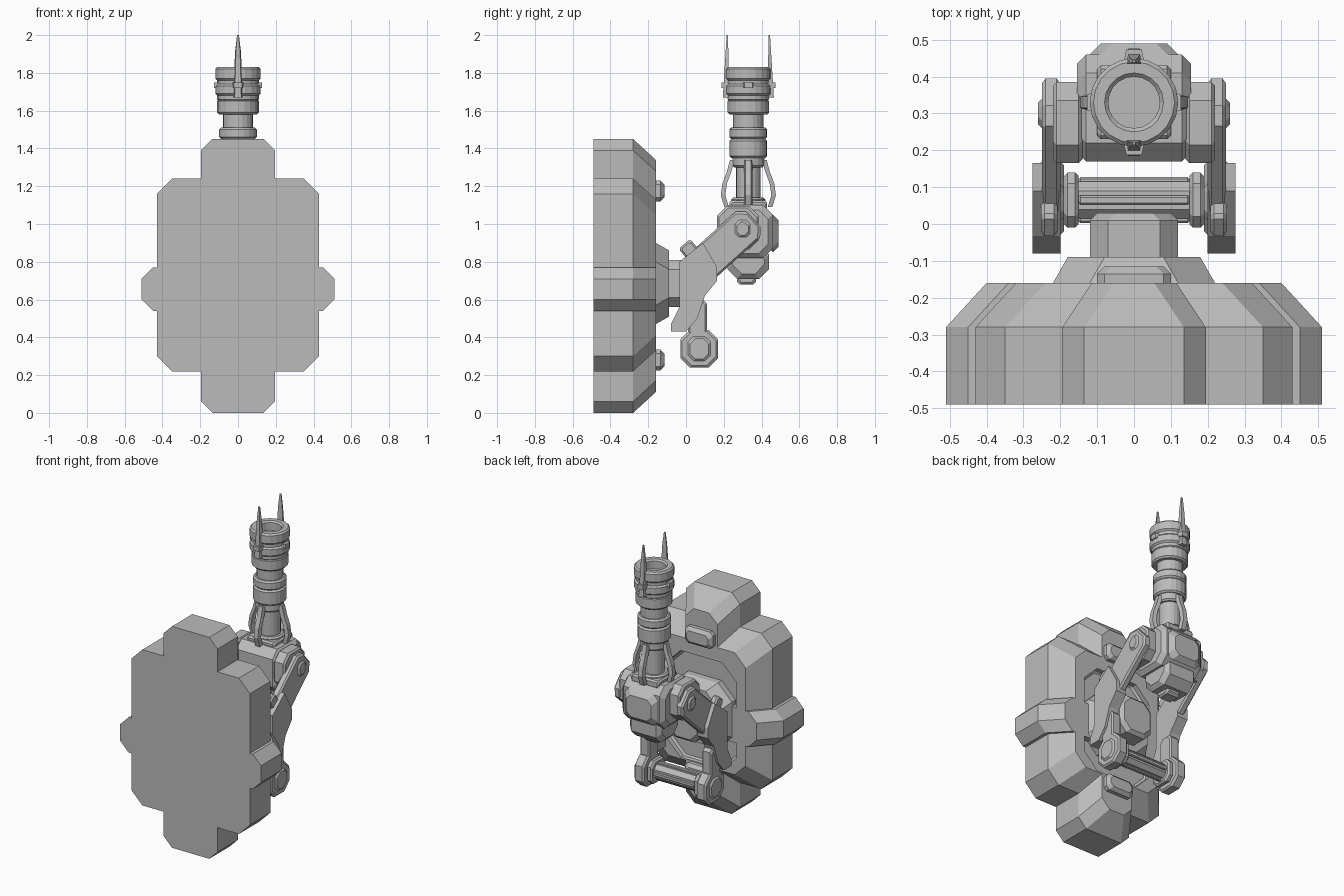
import bpy, bmesh, math
from mathutils import Vector, Matrix

if "Cube" in bpy.data.objects:
    bpy.data.objects.remove(bpy.data.objects["Cube"], do_unlink=True)

GREY = (0.5, 0.5, 0.5, 1)
grey = bpy.data.materials.new("plain grey")
grey.use_nodes = True
grey.diffuse_color = GREY
grey.node_tree.nodes["Principled BSDF"].inputs["Base Color"].default_value = GREY

BARREL_Y = 0.33
BARREL_AXIS = Vector((0, BARREL_Y, 0))
PLACE = {
    "x": lambda u, v, w: Vector((w, u, v)),
    "y": lambda u, v, w: Vector((u, w, v)),
}


def loft(name, rings):
    """Skin a row of equal-length point rings and cap both ends."""
    bm = bmesh.new()
    loops = [[bm.verts.new(point) for point in ring] for ring in rings]
    for lower, upper in zip(loops, loops[1:]):
        for i in range(len(lower)):
            bm.faces.new((lower[i - 1], lower[i], upper[i], upper[i - 1]))
    bm.faces.new(loops[0])
    bm.faces.new(loops[-1])
    bmesh.ops.recalc_face_normals(bm, faces=bm.faces)
    mesh = bpy.data.meshes.new(name)
    bm.to_mesh(mesh)
    bm.free()
    mesh.materials.append(grey)
    part = bpy.data.objects.new(name, mesh)
    bpy.context.collection.objects.link(part)
    return part


def octagon(u, v, cut):
    """Rectangle of half sizes u and v with its corners cut off."""
    points = []
    for su, sv in ((1, 1), (-1, 1), (-1, -1), (1, -1)):
        corner = [(su * u, sv * (v - cut)), (su * (u - cut), sv * v)]
        points += corner if su == sv else reversed(corner)
    return points


def stack(name, axis, centre, half, cut, layers, tilt=0):
    """Octagonal sections along an axis; each layer is (offset, inset u, inset v)."""
    turn = Matrix.Rotation(math.radians(tilt), 3, "X")
    u, v = half
    return loft(name, [[turn @ PLACE[axis](a, b, offset) + Vector(centre)
                        for a, b in octagon(u - du, v - dv, cut)]
                       for offset, du, dv in layers])


def block(name, axis, centre, size, cut, bevel=0.01, tilt=0):
    """Box with cut corners around the axis and bevelled ends."""
    x, y, z = (s / 2 for s in size)
    half, depth = ((y, z), x) if axis == "x" else ((x, z), y)
    inner = depth - bevel
    layers = [(-depth, bevel, bevel), (-inner, 0, 0), (inner, 0, 0), (depth, bevel, bevel)]
    return stack(name, axis, centre, half, cut, layers, tilt)


def pair(name, centre, size, cut, bevel=0.01, tilt=0):
    """Left and right copies of a sideways block."""
    x, y, z = centre
    block("left_" + name, "x", (x, y, z), size, cut, bevel, tilt)
    block("right_" + name, "x", (-x, y, z), size, cut, bevel, tilt)


def collar(name, bottom, height, radius, bore=0, sides=20, edge=0.01):
    """Bevelled round band on the barrel axis, with an optional bore."""
    top = bottom + height
    profile = [(radius - edge, bottom), (radius, bottom + edge),
               (radius, top - edge), (radius - edge, top)]
    if bore:
        profile += [(bore + edge, top), (bore, top - edge), (bore, bottom + edge)]
    angles = [math.tau * i / sides for i in range(sides)]
    loft(name, [[BARREL_AXIS + Vector((r * math.cos(a), r * math.sin(a), z))
                 for a in angles] for r, z in profile])


def blade(name, quarter, sections):
    """Strip around the barrel; each section is (z, inner, outer, half width)."""
    turn = Matrix.Rotation(quarter * math.pi / 2, 3, "Z")
    loft(name, [[turn @ Vector(p) + BARREL_AXIS for p in
                 ((inner, -w, z), (outer, -w * 0.7, z), (outer, w * 0.7, z), (inner, w, z))]
                for z, inner, outer, w in sections])


# Backing housing: crossing volumes with tapered rear edges
FRONT, STEP, REAR, TAPER = -0.49, -0.28, -0.16, 0.11


def housing(name, z, half, cut, du, dv):
    layers = [(FRONT, 0, 0), (STEP, 0, 0), (REAR, du, dv)]
    return stack(name, "y", (0, 0, z), half, cut, layers)


body = housing("housing_body", 0.73, (0.43, 0.51), 0.08, TAPER, TAPER)
tower = housing("housing_tower", 0.725, (0.195, 0.725), 0.06, 0.08, TAPER)
housing("side_lugs", 0.655, (0.51, 0.115), 0.06, TAPER, 0)

# Shallow recess around the mount
cutter = block("recess_cutter", "y", (0, REAR, 0.69), (0.5, 0.08, 0.7), 0.1)
for part in (body, tower):
    cut = part.modifiers.new("recess", "BOOLEAN")
    cut.object, cut.operation, cut.solver = cutter, "DIFFERENCE", "EXACT"
    bpy.context.view_layer.objects.active = part
    bpy.ops.object.modifier_apply(modifier=cut.name)
bpy.data.objects.remove(cutter, do_unlink=True)

# Raised blocks on the housing
for name, z in (("upper_block", 1.175), ("lower_block", 0.28)):
    block(name, "y", (0, REAR, z), (0.2, 0.09, 0.11), 0.02, bevel=0.02)

# Mount dome and shaft
stack("mount_dome", "y", (0, REAR, 0.685), (0.22, 0.215), 0.1,
      [(-0.05, 0, 0), (0, 0, 0), (0.07, 0.04, 0.04)])
block("mount_shaft", "y", (0, -0.04, 0.685), (0.24, 0.14, 0.25), 0.05, bevel=0.02)

# Lower crossbar with ribs, flanges and end mounts
BAR_Y, BAR_Z = 0.065, 0.34
block("crossbar", "x", (0, BAR_Y, BAR_Z), (0.4, 0.1, 0.1), 0.025)
for i in range(4):
    angle = i * math.pi / 2
    spot = (0, BAR_Y + 0.05 * math.cos(angle), BAR_Z + 0.05 * math.sin(angle))
    block("crossbar_rib_%d" % i, "x", spot, (0.3, 0.025, 0.025), 0.005, bevel=0.005)
pair("bar_flange", (0.17, BAR_Y, BAR_Z), (0.04, 0.15, 0.15), 0.03)
pair("bar_mount", (0.225, 0.07, BAR_Z), (0.07, 0.2, 0.2), 0.05)
pair("bar_mount_neck", (0.225, 0.06, 0.5), (0.07, 0.1, 0.2), 0.02)
pair("bar_cap", (0.26, 0.07, BAR_Z), (0.02, 0.12, 0.13), 0.03)

# Lower arm plates
ARM_SIDE = [(-0.08, 0.43), (0, 0.43), (0.06, 0.5), (0.1, 0.62), (0.165, 0.7),
            (0.165, 0.77), (0.09, 0.9), (-0.035, 0.8), (-0.035, 0.56), (-0.08, 0.47)]
for side, sign in (("left", 1), ("right", -1)):
    loft(side + "_lower_arm", [[(sign * x, y, z) for y, z in ARM_SIDE] for x in (0.2, 0.275)])

# Upper arms, tabs and shoulder hubs
pair("upper_arm", (0.225, 0.21, 0.89), (0.05, 0.4, 0.19), 0.04, tilt=42)
pair("arm_tab", (0.23, 0.02, 0.86), (0.045, 0.08, 0.09), 0.01, tilt=40)
pair("hub", (0.18, 0.275, 0.98), (0.08, 0.22, 0.23), 0.05)
pair("hub_cap", (0.25, 0.3, 0.975), (0.02, 0.08, 0.09), 0.02)

# Torso blocks
block("torso_core", "x", (0, 0.315, 0.96), (0.31, 0.29, 0.28), 0.05, bevel=0.025)
block("torso_lower", "x", (0, BARREL_Y, 0.8), (0.23, 0.22, 0.18), 0.05, bevel=0.025)
block("torso_foot", "x", (0, 0.32, 0.71), (0.1, 0.1, 0.06), 0.015)
block("torso_top", "x", (0, BARREL_Y, 1.1), (0.2, 0.2, 0.05), 0.01)
block("torso_rear_plate", "y", (0, 0.46, 0.95), (0.24, 0.06, 0.2), 0.03, bevel=0.03)

# Neck column and stepped barrel
for name, bottom, height, radius, bore in (
        ("neck_base", 1.1, 0.04, 0.09, 0), ("neck_column", 1.1, 0.25, 0.065, 0),
        ("neck_head", 1.3, 0.06, 0.085, 0), ("barrel_band", 1.35, 0.1, 0.1, 0),
        ("barrel_upper_band", 1.45, 0.06, 0.1, 0), ("barrel_waist", 1.5, 0.1, 0.08, 0),
        ("barrel_ring", 1.58, 0.08, 0.11, 0), ("barrel_core", 1.65, 0.12, 0.11, 0),
        ("lower_rim", 1.68, 0.06, 0.12, 0), ("upper_rim", 1.76, 0.07, 0.12, 0.07)):
    collar(name, bottom, height, radius, bore)

# Four bowed neck struts
steps = [i / 4 for i in range(5)]
bow = [0.085 + (1 - t) * (0.03 + 0.05 * math.sin(math.pi * t)) for t in steps]
for quarter in range(4):
    blade("neck_strut_%d" % quarter, quarter,
          [(1.09 + t / 4, r - 0.012, r + 0.012, 0.022) for t, r in zip(steps, bow)])

# Two pointed prongs, and clamps all round the rim
for name, quarter in (("rear", 1), ("front", 3)):
    blade(name + "_prong", quarter,
          [(1.67 + t / 3 * 0.99, 0.1 + 0.008 * t, 0.135 - 0.02 * t,
            0.005 + 0.02 * math.sqrt(1 - t)) for t in steps])
for quarter in range(4):
    reach = 0.128 if quarter % 2 == 0 else 0.143
    blade("rim_clamp_%d" % quarter, quarter,
          [(z, 0.1, reach, 0.03) for z in (1.72, 1.75)])
